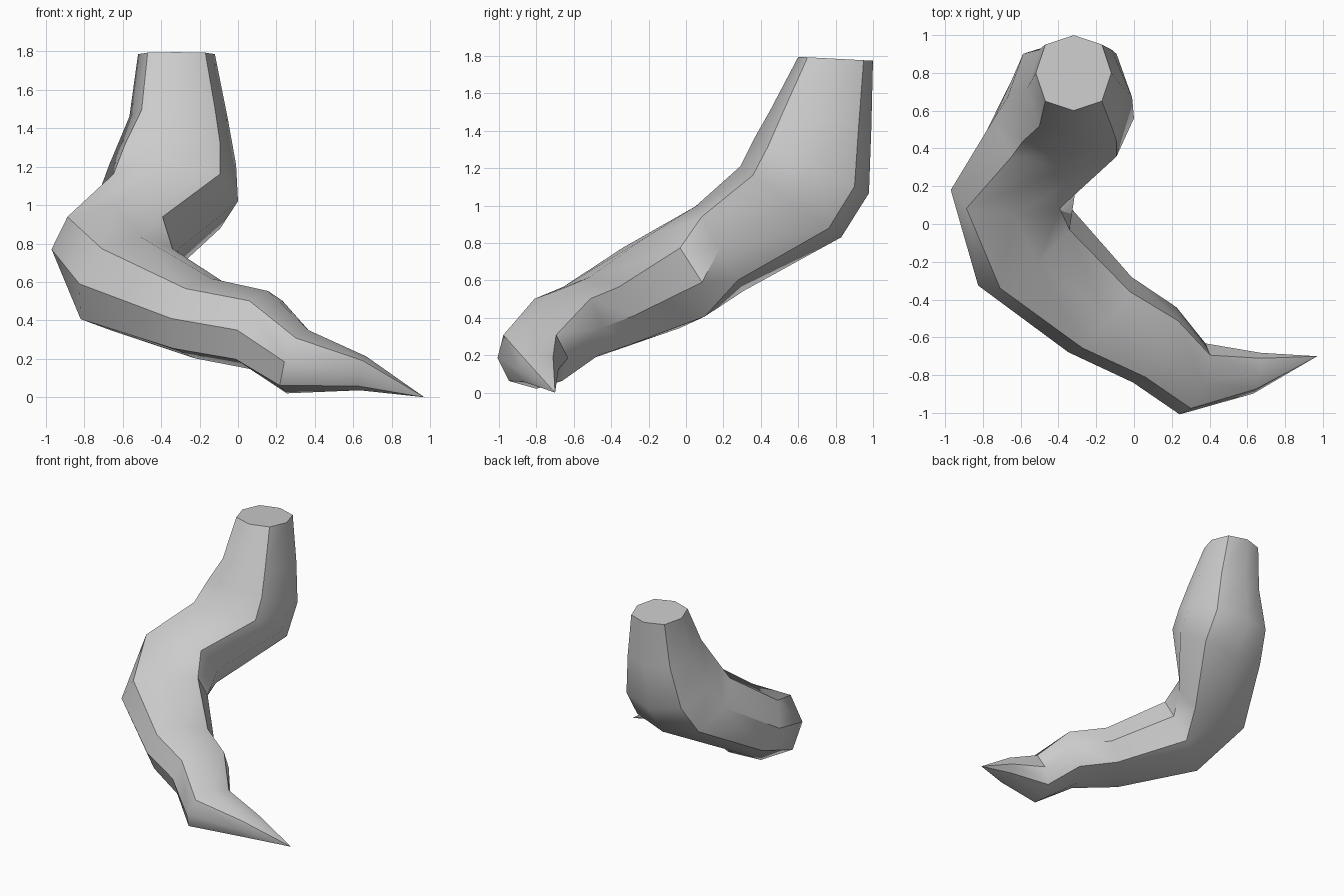
import bpy, bmesh
from math import sin, cos, radians, pi
from mathutils import Vector

if "Cube" in bpy.data.objects:
    bpy.data.objects.remove(bpy.data.objects["Cube"])

# Cross-sections: centre x, y, z, half width, half height, heading, pitch
RINGS = [
    (-0.32, 0.80, 1.785, 0.20, 0.20, 0, 87),
    (-0.31, 0.72, 1.46, 0.255, 0.275, 0, 80),
    (-0.34, 0.67, 1.21, 0.33, 0.34, 0, 65),
    (-0.37, 0.56, 1.02, 0.37, 0.33, 0, 55),
    (-0.64, 0.18, 0.77, 0.33, 0.26, 0, 30),
    (-0.58, -0.12, 0.59, 0.32, 0.27, 40, 25),
    (-0.18, -0.48, 0.41, 0.26, 0.215, 50, 15),
    (0.11, -0.64, 0.35, 0.23, 0.21, 60, 15),
    (0.31, -0.82, 0.185, 0.20, 0.175, 70, 20),
    (0.65, -0.79, 0.125, 0.11, 0.09, 80, 10),
]
TIP = (0.97, -0.70, 0.0)
SIDES = 8


def add_ring(bm, x, y, z, w, h, heading, pitch):
    a, p = radians(heading), radians(pitch)
    side = Vector((cos(a), sin(a), 0))
    forward = Vector((sin(a), -cos(a), 0))
    up = forward * sin(p) + Vector((0, 0, cos(p)))
    verts = []
    for i in range(SIDES):
        t = 2 * pi * i / SIDES
        k = 1.06 if i % 2 else 1.0  # slightly boxy corners
        verts.append(bm.verts.new(Vector((x, y, z)) + side * (w * k * cos(t)) + up * (h * k * sin(t))))
    return verts


# Twisting horn: rings bridged with quads, flat root, pointed tip
bm = bmesh.new()
loops = [add_ring(bm, *r) for r in RINGS]
for lo, hi in zip(loops, loops[1:]):
    for i in range(SIDES):
        j = (i + 1) % SIDES
        bm.faces.new((lo[i], lo[j], hi[j], hi[i]))
bm.faces.new(loops[0])
tip = bm.verts.new(TIP)
for i in range(SIDES):
    bm.faces.new((loops[-1][i], loops[-1][(i + 1) % SIDES], tip))
bmesh.ops.recalc_face_normals(bm, faces=bm.faces)

mesh = bpy.data.meshes.new("horn")
bm.to_mesh(mesh)
bm.free()
horn = bpy.data.objects.new("horn", mesh)
bpy.context.collection.objects.link(horn)

# Smooth sides, crisp ridges
bpy.context.view_layer.objects.active = horn
horn.select_set(True)
bpy.ops.object.shade_smooth_by_angle(angle=radians(40))
